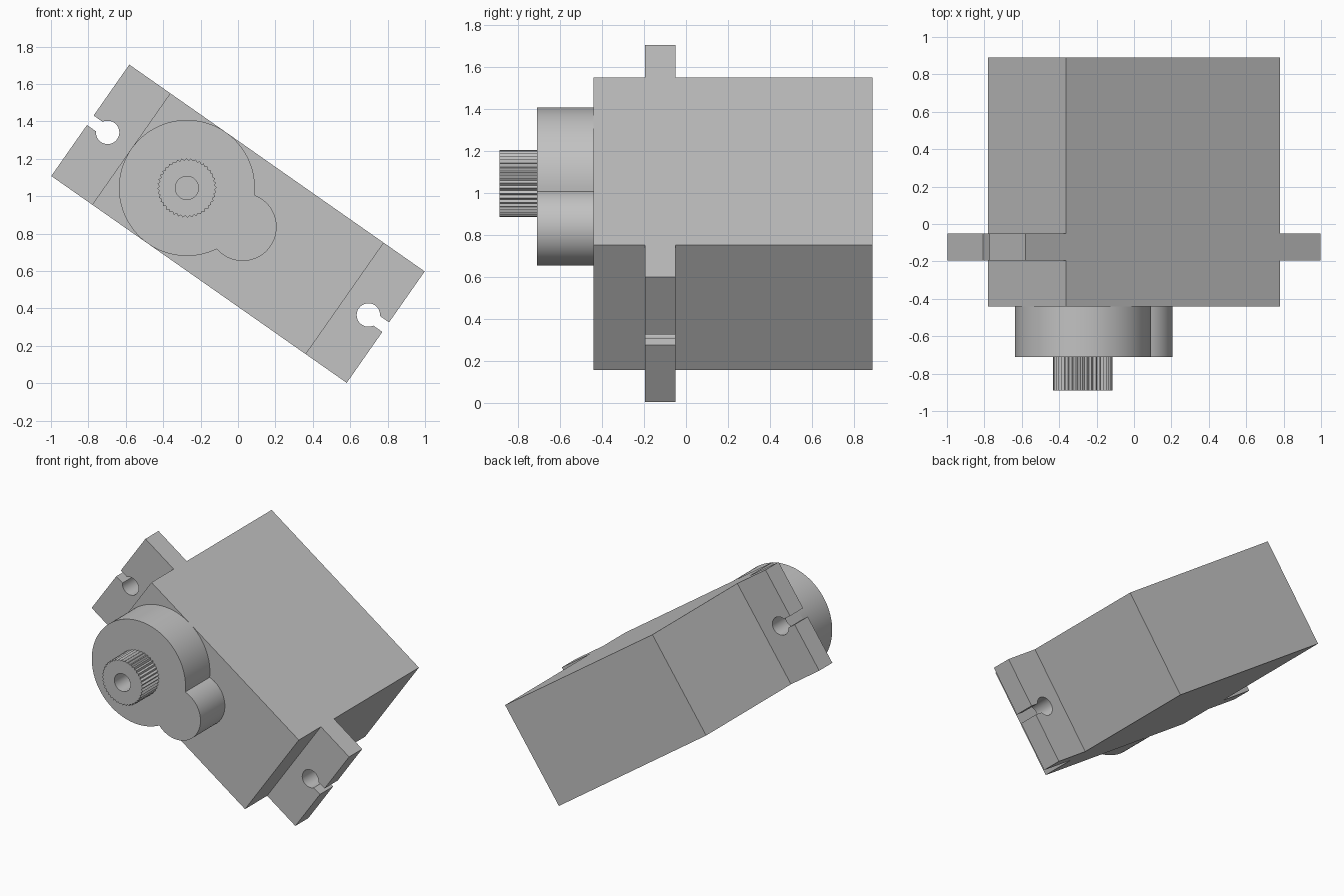
import bpy
import bmesh
from math import radians, sin, cos, asin, acos, pi

cube = bpy.data.objects.get("Cube")
if cube:
    bpy.data.objects.remove(cube, do_unlink=True)

TILT = radians(35)
CENTRE_Z = 0.853
LENGTH, BODY_LENGTH, WIDTH = 1.928, 1.394, 0.727
BACK, FRONT = 0.89, -0.44
BOSS_FRONT, SHAFT_FRONT = -0.71, -0.89

grey = bpy.data.materials.new("plain grey")
grey.use_nodes = True
colour = (0.54, 0.54, 0.54, 1)
grey.diffuse_color = colour
grey.node_tree.nodes["Principled BSDF"].inputs["Base Color"].default_value = colour


def arc(cx, cz, r, a0, a1, n):
    """Points along an arc, both ends included."""
    return [(cx + r * cos(a0 + (a1 - a0) * i / n),
             cz + r * sin(a0 + (a1 - a0) * i / n)) for i in range(n + 1)]


def loft(name, *loops):
    """Bridge (outline, y) loops of equal length and cap both ends."""
    bm = bmesh.new()
    rings = [[bm.verts.new((x, y, z)) for x, z in pts] for pts, y in loops]
    for a, b in zip(rings, rings[1:]):
        n = len(a)
        for i in range(n):
            j = (i + 1) % n
            bm.faces.new((a[i], a[j], b[j], b[i]))
    bm.faces.new(rings[0])
    bm.faces.new(rings[-1])
    bmesh.ops.recalc_face_normals(bm, faces=bm.faces)
    mesh = bpy.data.meshes.new(name)
    bm.to_mesh(mesh)
    bm.free()
    mesh.materials.append(grey)
    obj = bpy.data.objects.new(name, mesh)
    bpy.context.collection.objects.link(obj)
    obj.location.z = CENTRE_Z
    obj.rotation_euler.y = TILT
    bpy.ops.object.select_all(action='DESELECT')
    obj.select_set(True)
    bpy.context.view_layer.objects.active = obj
    bpy.ops.object.shade_smooth_by_angle(angle=radians(25))
    return obj


# Main case
hx, hz = BODY_LENGTH / 2, WIDTH / 2
box = [(-hx, -hz), (hx, -hz), (hx, hz), (-hx, hz)]
loft("case", (box, FRONT), (box, BACK))

# Mounting tabs with a keyhole slot open at the outer end
end, hole_x, hole_r, slot = LENGTH / 2, 0.851, 0.0625, 0.031
a = asin(slot / hole_r)
tab = [(hx, hz), (hx, -hz), (end, -hz), (end, -slot)]
tab += arc(hole_x, 0, hole_r, -a, a - 2 * pi, 40)
tab += [(end, slot), (end, hz)]
for side, sign in (("left", 1), ("right", -1)):
    outline = [(sign * x, sign * z) for x, z in tab]
    loft(side + "_mounting_tab", (outline, -0.195), (outline, -0.05))

# Gear housing: large disc merged with a half-size disc on its rim
R = WIDTH / 2
cx = -hx + R
big, small = 2 * asin(0.25), pi - acos(0.25)
housing = arc(cx, 0, R, big, 2 * pi - big, 80)
housing += arc(cx + R, 0, R / 2, -small, small, 48)[1:-1]
loft("gear_housing", (housing, FRONT), (housing, BOSS_FRONT))

# Splined output shaft with a screw hole
TEETH = 40
angles = [pi * i / TEETH for i in range(2 * TEETH)]
teeth = [(cx + r * cos(t), r * sin(t))
         for t, r in zip(angles, [0.159, 0.148] * TEETH)]
bore = [(cx + 0.062 * cos(t), 0.062 * sin(t)) for t in angles]
loft("output_shaft", (teeth, BOSS_FRONT), (teeth, SHAFT_FRONT),
     (bore, SHAFT_FRONT), (bore, BOSS_FRONT - 0.002))
